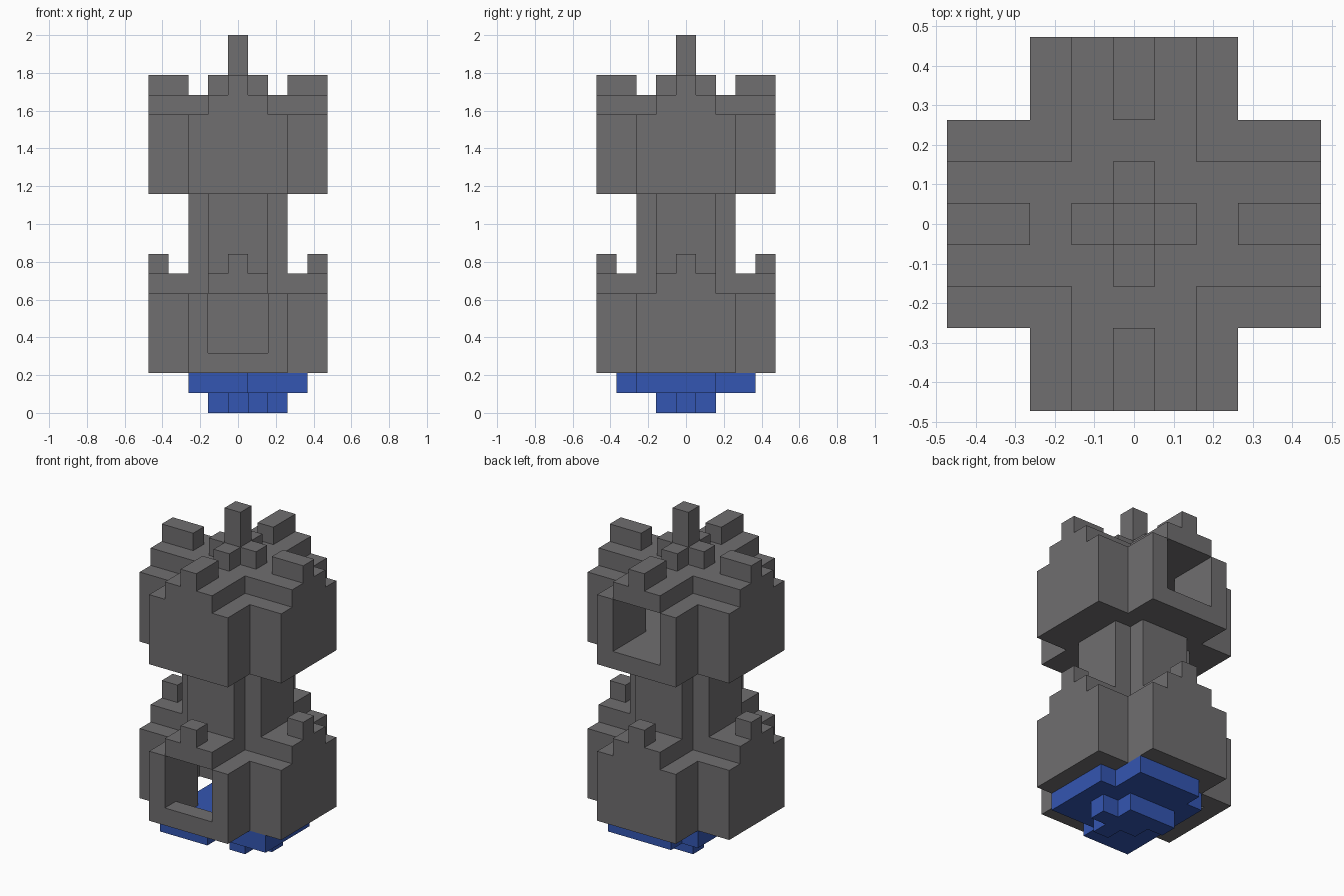
import bpy
import bmesh
from mathutils import Vector

cube = bpy.data.objects.get("Cube")
if cube:
    bpy.data.objects.remove(cube)

UNIT = 2 / 19  # edge of one building block


def material(name, color):
    mat = bpy.data.materials.new(name)
    mat.use_nodes = True
    mat.diffuse_color = color
    mat.node_tree.nodes["Principled BSDF"].inputs["Base Color"].default_value = color
    return mat


stone = material("stone grey", (0.162, 0.157, 0.162, 1))
blue = material("deep blue", (0.034, 0.093, 0.445, 1))


def box(x0, x1, y0, y1, z0, z1):
    """All blocks in a range, ends included."""
    return {(x, y, z) for x in range(x0, x1 + 1)
            for y in range(y0, y1 + 1) for z in range(z0, z1 + 1)}


def cross(length, width, z0, z1):
    """Cross-shaped layer, given by half sizes around the centre block."""
    return (box(-length, length, -width, width, z0, z1)
            | box(-width, width, -length, length, z0, z1))


def build(name, cells, mat):
    """Skin a set of blocks and merge the flat areas."""
    bm = bmesh.new()
    verts = {}

    def vert(p):
        key = tuple(round(2 * c) for c in p)
        if key not in verts:
            verts[key] = bm.verts.new((p[0] * UNIT, p[1] * UNIT, p[2] * UNIT))
        return verts[key]

    for cell in cells:
        centre = Vector(cell) + Vector((0, 0, 0.5))
        for axis in range(3):
            for sign in (-1, 1):
                n = Vector((0, 0, 0))
                n[axis] = sign
                if tuple(int(a + b) for a, b in zip(cell, n)) in cells:
                    continue
                u = Vector((0, 0, 0))
                u[(axis + 1) % 3] = 0.5
                v = n.cross(u)
                m = centre + n / 2
                bm.faces.new([vert(p) for p in (m - u - v, m + u - v, m + u + v, m - u + v)])
    bmesh.ops.dissolve_limit(bm, angle_limit=0.01, verts=bm.verts[:], edges=bm.edges[:])
    mesh = bpy.data.meshes.new(name)
    bm.to_mesh(mesh)
    bm.free()
    mesh.materials.append(mat)
    obj = bpy.data.objects.new(name, mesh)
    bpy.context.collection.objects.link(obj)


# Stepped blue foot
build("foot", box(1, 1, -1, -1, 0, 0) | box(0, 2, 0, 0, 0, 0) | box(-1, 1, 1, 1, 0, 0), blue)

# Irregular blue floor plate
build("floor_plate", box(-2, 2, -2, 2, 1, 1) | box(3, 3, -2, 1, 1, 1)
      | box(-1, 2, 3, 3, 1, 1) | box(-2, 0, -3, -3, 1, 1), blue)

# Lower chamber: hollow, open below, doorway at the front
doorway = box(-1, 1, -4, -4, 3, 5)
build("lower_chamber", (cross(4, 2, 2, 5) | cross(4, 1, 6, 6))
      - cross(3, 1, 2, 5) - doorway, stone)

# Neck between the chambers
build("neck", cross(2, 1, 7, 10), stone)

# Upper chamber: hollow, window at the back
window = box(-1, 1, 4, 4, 12, 14)
build("upper_chamber", (cross(4, 2, 11, 14) | cross(4, 1, 15, 15))
      - cross(3, 1, 12, 14) - window, stone)

# Battlements around both roofs
for side, sx, sy in (("left", 1, 0), ("right", -1, 0), ("back", 0, 1), ("front", 0, -1)):
    build("lower_battlement_" + side, {(4 * sx, 4 * sy, 7)}, stone)
    build("upper_battlement_" + side, {(d * sx, d * sy, 16) for d in (3, 4)}, stone)

# Spire on a small cross
build("spire", cross(1, 0, 16, 16) | box(0, 0, 0, 0, 17, 18), stone)
